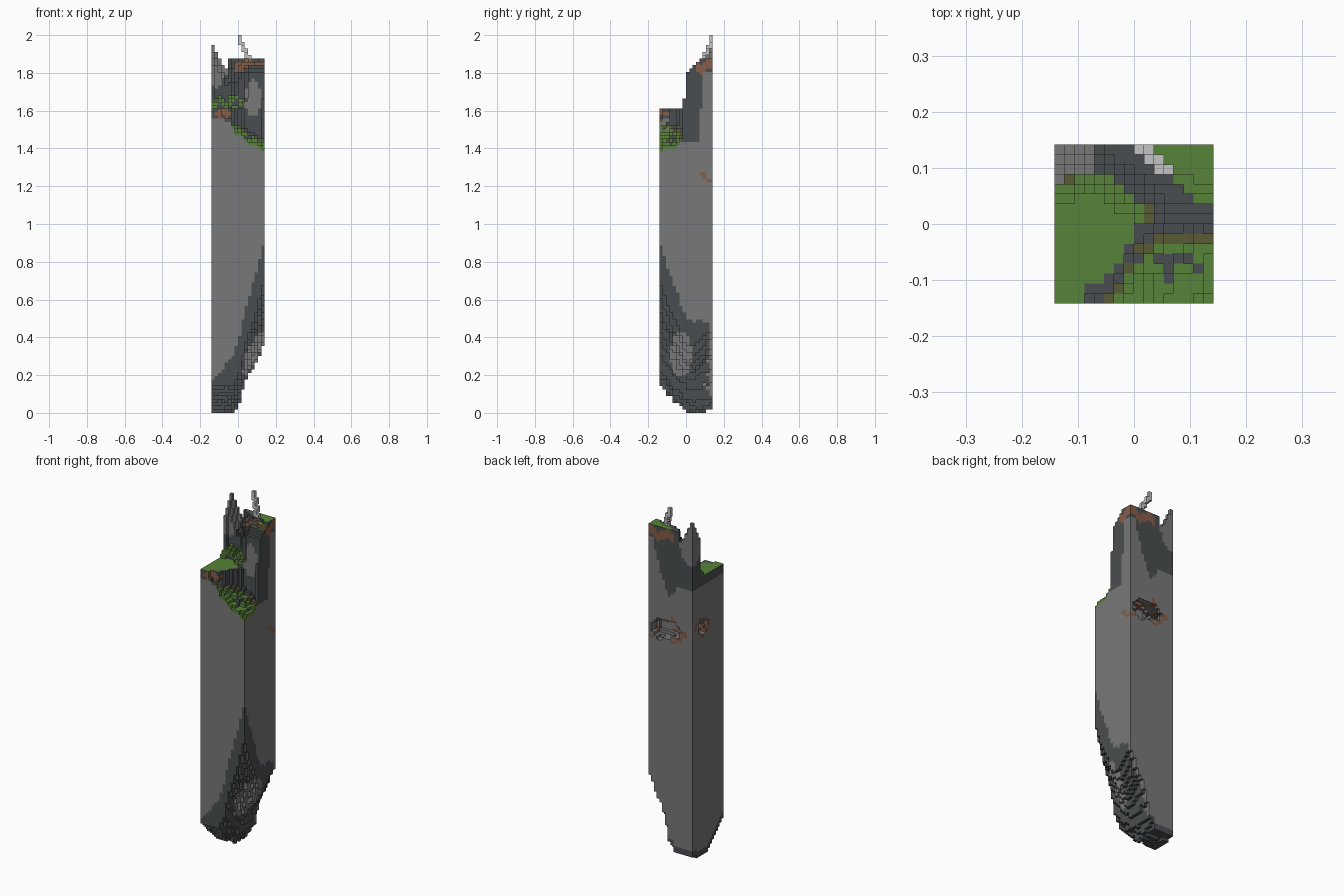
import bpy, bmesh, math, random
from mathutils import Vector

random.seed(4)
if "Cube" in bpy.data.objects:
    bpy.data.objects.remove(bpy.data.objects["Cube"], do_unlink=True)

N, LEVELS = 16, 113
S = 2 / LEVELS          # edge of one block
COLOURS = {
    "grey_stone": (0.19, 0.19, 0.19),
    "dark_stone": (0.068, 0.076, 0.08),
    "grass_green": (0.095, 0.225, 0.04),
    "brown_earth": (0.24, 0.11, 0.065),
    "olive_moss": (0.1, 0.1, 0.035),
    "pale_wood": (0.55, 0.55, 0.56),
}
STONE, DARK, GRASS, EARTH, MOSS, PALE = range(len(COLOURS))


def make_material(name, rgb):
    m = bpy.data.materials.new(name)
    m.use_nodes = True
    m.diffuse_color = (*rgb, 1)
    bsdf = m.node_tree.nodes["Principled BSDF"]
    bsdf.inputs["Base Color"].default_value = (*rgb, 1)
    bsdf.inputs["Roughness"].default_value = 0.9
    return m


MATERIALS = [make_material(n, c) for n, c in COLOURS.items()]


def clamp(v):
    return max(0.0, min(1.0, v))


def interp(v, pts):
    if v <= pts[0][0]:
        return pts[0][1]
    for (a, p), (b, q) in zip(pts, pts[1:]):
        if v <= b:
            return p + (q - p) * (v - a) / (b - a)
    return pts[-1][1]


# Lines of the two cliffs across the top, in block units
def upper_cliff(i):
    return interp(i, [(0, 12), (4, 13), (8, 10), (11, 8), (15, 7.5)])


def lower_cliff(i):
    return interp(i, [(2, 0), (5, 1), (8, 6), (10, 7.5), (15, 7)])


def zone(i, j):
    if j >= upper_cliff(i):
        return "upper"
    return "terrace" if j >= lower_cliff(i) else "slope"


# Ground height of each column
def ground(i, j):
    up, kind = j - upper_cliff(i), zone(i, j)
    if kind == "upper":
        base = interp(i, [(0, 94), (6, 97), (10, 102)])
        rise = interp(i, [(0, 3), (6, 4), (10, 0.8)])
        corner = 110 - 2 * (i + 15 - j)
        return round(max(min(106, base + rise * up), corner))
    if kind == "terrace":
        bump = max(0, 3 + up)
        return round(91 + bump * 1.3 + (random.uniform(-0.8, 0.8) if bump else 0))
    lip = interp(i, [(3, 89), (8, 86), (15, 82)])
    return round(max(79, lip - 0.4 * (lower_cliff(i) - j) + random.uniform(-0.6, 0.6)))


# Ragged underside of each column
def underside(i, j):
    slope = interp(i, [(6, 0), (8, 3.5), (10, 10), (13, 15), (15, 20)])
    front = interp(j, [(0, 8.5), (2, 6), (5, 3), (8, 0.5), (11, 0), (15, 1)])
    corner = 9 * clamp((i - 8) / 7) * clamp((7 - j) / 7)
    back = 3 * clamp((i - 8) / 3) * clamp((j - 10) / 4)
    rough = random.uniform(-0.7, 0.7) if 0 < i < 15 and 0 < j < 15 else 0
    return max(0, round(slope + front + corner + back + rough))


COLUMNS = [(i, j) for i in range(N) for j in range(N)]
TOP = {c: ground(*c) for c in COLUMNS}
LOW = {c: underside(*c) for c in COLUMNS}

# Small tunnel from the back wall to the side wall
TUNNEL = []
for t in range(13):
    f = t / 12
    across = interp(f, [(0, 11.5), (1, 0)])
    along = interp(f, [(0, 14.5), (0.4, 14), (0.7, 11.5), (1, 10)])
    height = interp(f, [(0, 72), (1, 74)])
    TUNNEL.append((Vector((across, along, height)), 3.1 - 0.8 * f))


def tunnel_gap(i, j, k):
    if not 66 < k < 80:
        return 9
    p = Vector((i, j, k))
    return min((p - c).length - r for c, r in TUNNEL)


def blob(*terms):
    return sum(((v - c) / r) ** 2 for v, c, r in terms) < 1


# Rock layers: dark caps above and below, grey core, pockets of earth
def rock(i, j, k):
    z, fx, fy = k * S, i / 15, 1 - j / 15
    if tunnel_gap(i, j, k) < 1.6:
        return EARTH if (i // 2 + j // 2 + k // 2) % 4 == 0 else STONE
    low = LOW[i, j] * S + 0.025 + 0.05 * fx * clamp(fy * 4)
    low += 0.13 * fy * min(1, 2 * fx)
    if z < low:
        pocket = i > 8 and blob((j, 6, 3.2), (z, 0.3, 0.12))
        bare = j == 15 and k > 4
        return STONE if pocket or bare else DARK
    high = 1.54 - 0.12 * clamp((i - 5) / 6) + 0.37 * clamp((i - 8) / 6) * clamp((j - 11) / 2)
    if z < high:
        return STONE
    if i > 6 and j > 10 and 1.8 < z + 0.015 * math.sin(i + j) < 1.855:
        return EARTH
    if j < 3 and blob((i, 3, 2.5), (z, 1.575, 0.025)):
        return EARTH
    if blob((i, 0, 4.2), (j, 15, 4.2), (z, 1.82, 0.13)):
        return STONE
    if 5 < j < 12 and i < 15 and blob((i, 12, 2.4), (z, 1.66, 0.1)):
        return STONE
    return DARK


# Turf on the flat ground, moss where it breaks up, bare rock on the cliffs
def turf(i, j):
    kind = zone(i, j)
    if kind == "upper":
        if i < 4:
            return STONE
        return GRASS if j > 15 - 0.75 * max(0, i - 7) else DARK
    edge = lower_cliff(i)
    if kind == "terrace":
        near = upper_cliff(i) - j < 1.5
        if i > 2 and j - edge < 1.2:
            return DARK
        return MOSS if near and random.random() < 0.6 else GRASS
    if edge - j < 2:
        return DARK if edge - j < 1 else MOSS
    return GRASS if random.random() < 0.9 else DARK


TURF = {c: turf(*c) for c in COLUMNS}


def column_colour(i, j, k, d):
    if k == TOP[i, j] - 1:
        mossy = zone(i, j) == "slope" or (zone(i, j) == "terrace" and TOP[i, j] > 91)
        if d == (0, 0, 1) or mossy:
            return TURF[i, j]
    return rock(i, j, k)


DIRECTIONS = [tuple(s if a == axis else 0 for a in range(3))
              for axis in range(3) for s in (-1, 1)]


# Outer faces of a set of blocks as one mesh
def build_blocks(name, cells, colour):
    bm, corners = bmesh.new(), {}

    def corner(p):
        if p not in corners:
            corners[p] = bm.verts.new(((p[0] - N / 2) * S, (p[1] - N / 2) * S, p[2] * S))
        return corners[p]

    for c in sorted(cells):
        for d in DIRECTIONS:
            if tuple(a + b for a, b in zip(c, d)) in cells:
                continue
            axis = next(a for a in range(3) if d[a])
            u, v = (axis + 1) % 3, (axis + 2) % 3
            quad = []
            for du, dv in ((0, 0), (1, 0), (1, 1), (0, 1)):
                p = list(c)
                p[axis] += int(d[axis] > 0)
                p[u] += du
                p[v] += dv
                quad.append(corner(tuple(p)))
            face = bm.faces.new(quad if d[axis] > 0 else quad[::-1])
            face.material_index = colour(*c, d)
    mesh = bpy.data.meshes.new(name)
    for m in MATERIALS:
        mesh.materials.append(m)
    bm.to_mesh(mesh)
    bm.free()
    bpy.context.collection.objects.link(bpy.data.objects.new(name, mesh))


# Rock column with its turf, and a pale branch leaning on the back edge
column = {(i, j, k) for i, j in COLUMNS for k in range(LOW[i, j], TOP[i, j])
          if tunnel_gap(i, j, k) > 0}
build_blocks("rock_column", column, column_colour)
steps = [(8 + t * 4 // 7, 15 - t * 3 // 7, 112 - t) for t in range(7)]
branch = {(i, j, k - drop) for i, j, k in steps for drop in (0, 1)}
build_blocks("pale_branch", branch, lambda i, j, k, d: PALE)
